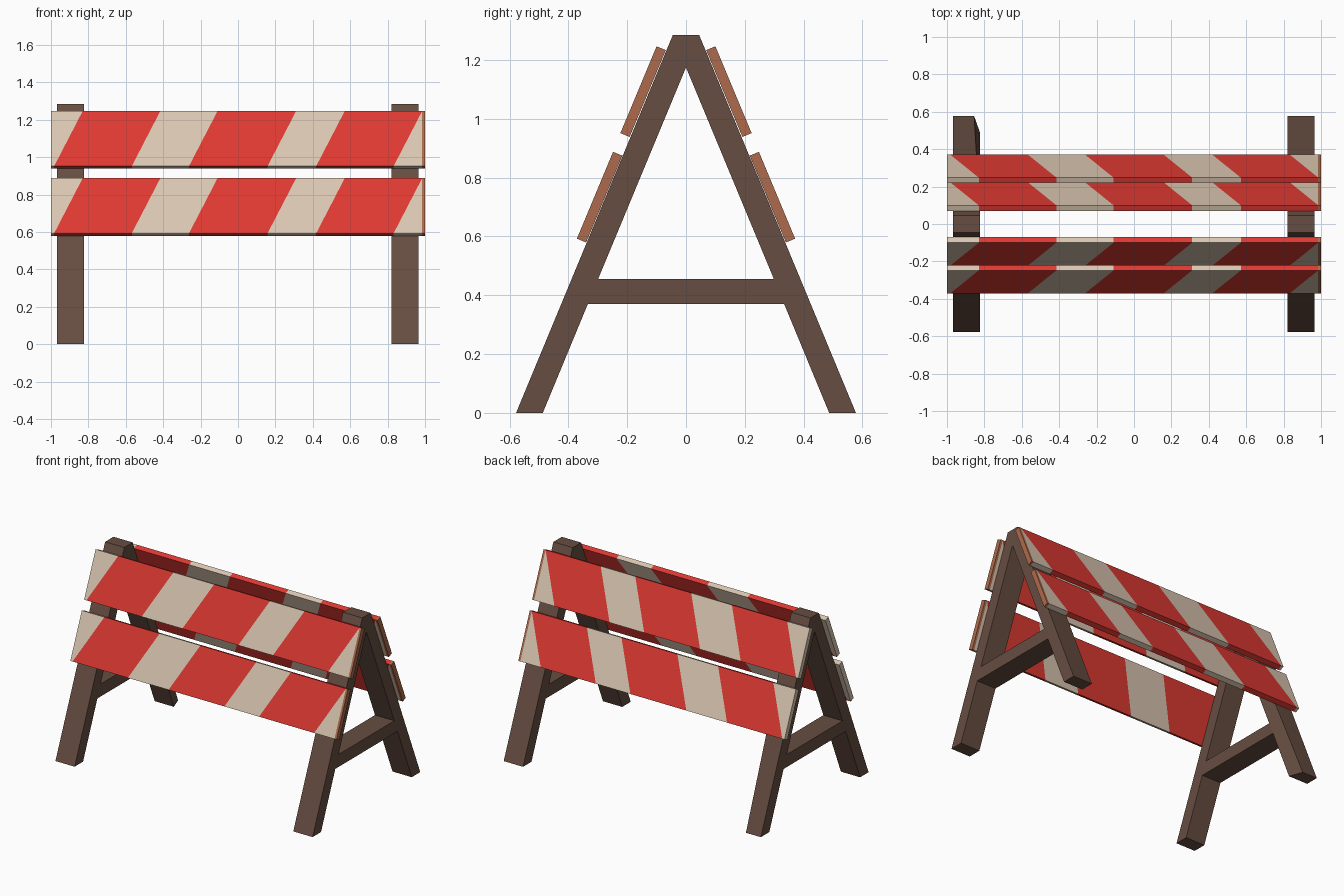
import bpy, bmesh
from mathutils import Vector

if "Cube" in bpy.data.objects:
    bpy.data.objects.remove(bpy.data.objects["Cube"])


def material(name, rgb):
    lin = [((c / 255 + 0.055) / 1.055) ** 2.4 for c in rgb]
    m = bpy.data.materials.new(name)
    m.diffuse_color = (*lin, 1)
    m.use_nodes = True
    m.node_tree.nodes["Principled BSDF"].inputs["Base Color"].default_value = m.diffuse_color
    return m


dark_wood = material("dark_wood", (102, 77, 65))
bare_wood = material("bare_wood", (172, 107, 76))
red = material("red_paint", (223, 57, 50))
cream = material("cream_paint", (219, 199, 178))


def finish(bm, name, mats):
    bmesh.ops.recalc_face_normals(bm, faces=bm.faces[:])
    me = bpy.data.meshes.new(name)
    bm.to_mesh(me)
    bm.free()
    for m in mats:
        me.materials.append(m)
    ob = bpy.data.objects.new(name, me)
    bpy.context.collection.objects.link(ob)
    return ob


# A-shaped end frame: half profile in (y, z), mirrored, with a crossbar
def a_frame(name, x0, x1, skew=False):
    half = [(0.578, 0), (0.487, 0), (0.334, 0.37), (0.299, 0.455),
            (0, 1.175), (0.045, 1.285)]
    bm = bmesh.new()
    r = [bm.verts.new((x0, y, z)) for y, z in half]
    l = [r[4] if y == 0 else bm.verts.new((x0, -y, z)) for y, z in half]
    for loop in (r, l[::-1], [r[3], r[2], l[2], l[3]], [r[5], r[4], l[5]]):
        bm.faces.new(loop)
    bmesh.ops.recalc_face_normals(bm, faces=bm.faces[:])
    ext = bmesh.ops.extrude_face_region(bm, geom=bm.faces[:], use_keep_orig=True)
    new = [g for g in ext["geom"] if isinstance(g, bmesh.types.BMVert)]
    bmesh.ops.translate(bm, verts=new, vec=(x1 - x0, 0, 0))
    if skew:  # one foot corner is chipped inwards
        for v in new:
            if v.co.z < 0.01 and v.co.y > 0.55:
                v.co.x -= 0.032
    finish(bm, name, [dark_wood])


a_frame("left_frame", -0.967, -0.823, skew=True)
a_frame("right_frame", 0.82, 0.965)

# Striped planks: cut flat, then tilted against the legs
TOPS = [-0.83, -0.415, -0.109, 0.311, 0.571, 0.985]
SHIFT, H, T, WOOD = 0.153, 0.32, 0.034, 0.985


def plank(name, y, z, side):
    bm = bmesh.new()
    bmesh.ops.create_cube(bm, size=1)
    for v in bm.verts:
        v.co = Vector((v.co.x * 2, (v.co.y - 0.5) * T, (v.co.z - 0.5) * H))
    cuts = [((x, 0, 0), (H, 0, -SHIFT)) for x in TOPS]
    cuts.append(((WOOD, 0, 0), (1, 0, 0)))
    for co, no in cuts:
        bmesh.ops.bisect_plane(bm, geom=bm.verts[:] + bm.edges[:] + bm.faces[:],
                               plane_co=co, plane_no=Vector(no).normalized())
    for f in bm.faces:
        c = f.calc_center_median()
        top_x = c.x - c.z * SHIFT / H
        stripe = sum(top_x > x for x in TOPS)
        f.material_index = 2 if c.x > WOOD else stripe % 2
    for v in bm.verts:
        w, h = v.co.y, v.co.z
        v.co.y = side * (y + 0.923 * w - 0.385 * h)
        v.co.z = z + 0.385 * w + 0.923 * h
    finish(bm, name, [cream, red, bare_wood])


for label, side in (("front", -1), ("back", 1)):
    plank(label + "_upper_plank", 0.1, 1.247, side)
    plank(label + "_lower_plank", 0.248, 0.888, side)
